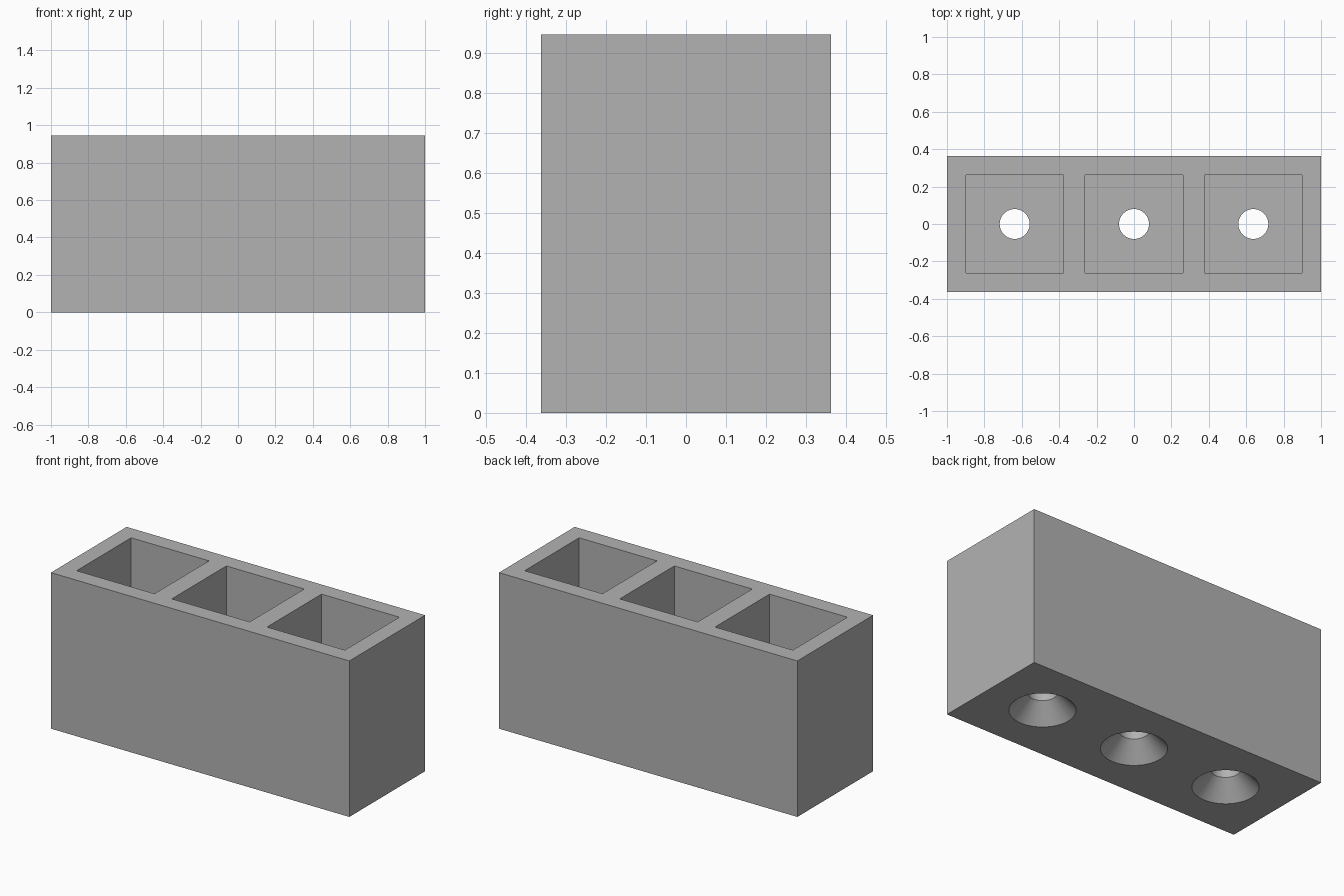
import bpy
import math

if "Cube" in bpy.data.objects:
    bpy.data.objects.remove(bpy.data.objects["Cube"], do_unlink=True)

WIDTH, DEPTH, HEIGHT = 2.0, 0.725, 0.945
POCKET = 0.522            # side of each square pocket
SPACING = 0.638           # distance between pocket centres
FLOOR = 0.16              # floor thickness under the pockets
HOLE_R, SINK_R, SINK_H = 0.08, 0.18, 0.105

grey = bpy.data.materials.new("plain grey")
grey.use_nodes = True
colour = (0.45, 0.45, 0.45, 1.0)
grey.diffuse_color = colour
grey.node_tree.nodes["Principled BSDF"].inputs["Base Color"].default_value = colour


def box(name, size, centre):
    bpy.ops.mesh.primitive_cube_add(size=1, location=centre)
    ob = bpy.context.object
    ob.name = name
    ob.scale = size
    bpy.ops.object.transform_apply(location=True, rotation=False, scale=True)
    return ob


def frustum(name, x, z0, z1, r0, r1):
    bpy.ops.mesh.primitive_cone_add(vertices=64, radius1=r0, radius2=r1,
                                    depth=z1 - z0, location=(x, 0, (z0 + z1) / 2))
    ob = bpy.context.object
    ob.name = name
    return ob


def cut(target, cutter):
    cutter.hide_render = True
    mod = target.modifiers.new("cut", 'BOOLEAN')
    mod.operation = 'DIFFERENCE'
    mod.solver = 'EXACT'
    mod.object = cutter
    bpy.context.view_layer.objects.active = target
    bpy.ops.object.modifier_apply(modifier=mod.name)
    bpy.data.objects.remove(cutter, do_unlink=True)


# Solid block
block = box("holder_block", (WIDTH, DEPTH, HEIGHT), (0, 0, HEIGHT / 2))
block.data.materials.append(grey)

slope = (SINK_R - HOLE_R) / SINK_H
low, high = -0.02, SINK_H + 0.03

for i in (-1, 0, 1):
    x = i * SPACING
    # Square pocket open at the top
    top = HEIGHT + 0.1
    cut(block, box("pocket_cutter", (POCKET, POCKET, top - FLOOR),
                   (x, 0, (top + FLOOR) / 2)))
    # Screw hole through the floor
    cut(block, frustum("hole_cutter", x, -0.05, FLOOR + 0.05, HOLE_R, HOLE_R))
    # Conical countersink from below
    cut(block, frustum("countersink_cutter", x, low, high,
                       SINK_R - slope * low, SINK_R - slope * high))

# Smooth the round walls, keep the edges sharp
bpy.ops.object.select_all(action='DESELECT')
block.select_set(True)
bpy.context.view_layer.objects.active = block
bpy.ops.object.shade_smooth_by_angle(angle=math.radians(30))
